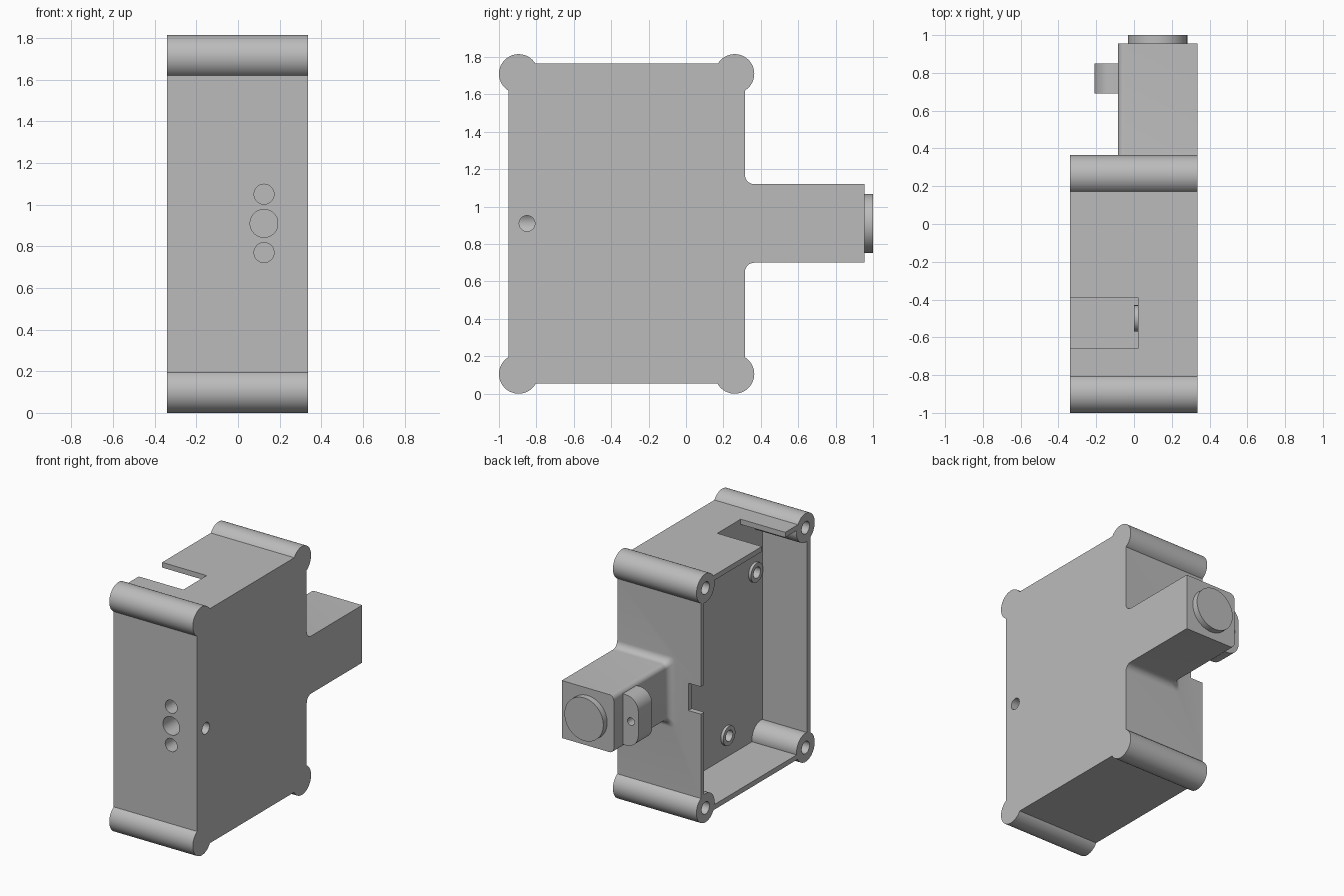
import bpy, bmesh, math

if "Cube" in bpy.data.objects:
    bpy.data.objects.remove(bpy.data.objects["Cube"], do_unlink=True)

grey = bpy.data.materials.new("plain_grey")
grey.use_nodes = True
grey.diffuse_color = (0.5, 0.5, 0.5, 1)
grey.node_tree.nodes["Principled BSDF"].inputs["Base Color"].default_value = (0.5, 0.5, 0.5, 1)


def loft(name, sections):
    """Closed solid through rings of equal point count."""
    bm = bmesh.new()
    rings = [[bm.verts.new(p) for p in ring] for ring in sections]
    n = len(rings[0])
    for a, b in zip(rings, rings[1:]):
        for i in range(n):
            j = (i + 1) % n
            bm.faces.new((a[i], a[j], b[j], b[i]))
    bm.faces.new(rings[0][::-1])
    bm.faces.new(rings[-1])
    bmesh.ops.recalc_face_normals(bm, faces=bm.faces)
    mesh = bpy.data.meshes.new(name)
    bm.to_mesh(mesh)
    bm.free()
    mesh.materials.append(grey)
    obj = bpy.data.objects.new(name, mesh)
    bpy.context.collection.objects.link(obj)
    return obj


def box(name, x, y, z):
    base = [(x[0], y[0]), (x[1], y[0]), (x[1], y[1]), (x[0], y[1])]
    return loft(name, [[(u, v, h) for u, v in base] for h in z])


def circle(u, v, r, n=48):
    return [(u + r * math.cos(math.tau * i / n), v + r * math.sin(math.tau * i / n)) for i in range(n)]


def along_x(name, points, x):
    return loft(name, [[(h, u, v) for u, v in points] for h in x])


def along_y(name, points, y):
    return loft(name, [[(u, h, v) for u, v in points] for h in y])


def rounded_left(x0, x1, z0, z1, r, steps=8):
    """Rectangle in x and z whose two corners on the -x side are rounded."""
    pts = [(x1, z0), (x1, z1)]
    for cz, start in ((z1 - r, 90), (z0 + r, 180)):
        for i in range(steps + 1):
            a = math.radians(start + 90 * i / steps)
            pts.append((x0 + r + r * math.cos(a), cz + r * math.sin(a)))
    return pts


def combine(target, tool, operation):
    mod = target.modifiers.new("combine", 'BOOLEAN')
    mod.operation, mod.object, mod.solver = operation, tool, 'EXACT'
    bpy.context.view_layer.objects.active = target
    bpy.ops.object.modifier_apply(modifier=mod.name)
    bpy.data.objects.remove(tool, do_unlink=True)


def smooth(obj):
    bpy.ops.object.select_all(action='DESELECT')
    obj.select_set(True)
    bpy.context.view_layer.objects.active = obj
    bpy.ops.object.shade_smooth_by_angle(angle=math.radians(30))


OPEN, BACK, FLOOR = -0.34, 0.335, 0.02
MID_X, MID_Z = 0.125, 0.91
corners = [(y, z) for y in (-0.895, 0.26) for z in (0.105, 1.71)]
standoffs = [(-0.82, 1.32), (0.195, 1.35), (-0.5, 0.25), (0.08, 0.25)]

# Open case: walls and thick floor
case = box("enclosure", (OPEN, BACK), (-0.95, 0.315), (0.053, 1.766))
combine(case, box("cavity", (OPEN - 0.1, FLOOR), (-0.91, 0.275), (0.09, 1.728)), 'DIFFERENCE')

# Corner posts and board standoffs
for y, z in corners:
    combine(case, along_x("post", circle(y, z, 0.105, 64), (OPEN, BACK)), 'UNION')
for y, z in standoffs:
    combine(case, along_x("standoff", circle(y, z, 0.07), (0, FLOOR + 0.05)), 'UNION')

# Rear arm with a flared root
flare, sections = 0.05, []
for i in range(9):
    a = math.radians(90 * i / 8)
    d, y = flare * (1 - math.sin(a)), 0.315 + flare * (1 - math.cos(a))
    sections.append((d, y))
sections = [(flare, 0.29)] + sections + [(0, 0.955)]
arm = loft("arm", [[(u, y, v) for u, v in rounded_left(-0.085 - d, BACK, 0.7 - d, 1.12 + d, 0.035)]
                   for d, y in sections])
combine(case, arm, 'UNION')

# Screw holes in posts and standoffs
for y, z in corners:
    combine(case, along_x("post_hole", circle(y, z, 0.045), (OPEN - 0.1, 0.1)), 'DIFFERENCE')
for y, z in standoffs:
    combine(case, along_x("standoff_hole", circle(y, z, 0.04), (-0.1, 0.2)), 'DIFFERENCE')

# Connector cutout in the top and cable notch in the rear wall
combine(case, box("top_cutout", (OPEN - 0.1, FLOOR), (-0.66, -0.39), (1.6, 1.9)), 'DIFFERENCE')
combine(case, box("rear_notch", (OPEN - 0.1, -0.24), (0.2, 0.4), (0.81, 1.01)), 'DIFFERENCE')

# Front holes: flat-sided centre bore with a small one above and below
bore = [(min(u, 0.187), v) for u, v in circle(MID_X, MID_Z, 0.067)]
bore = list(dict.fromkeys(bore))
combine(case, along_y("bore", bore, (-1.1, -0.5)), 'DIFFERENCE')
for side in (-1, 1):
    hole = circle(MID_X, MID_Z + side * 0.14, 0.048)
    combine(case, along_y("front_hole", hole, (-1.1, -0.55)), 'DIFFERENCE')
combine(case, along_x("side_hole", circle(-0.85, MID_Z, 0.042), (MID_X, 0.5)), 'DIFFERENCE')
smooth(case)

# Round end cap on the arm
smooth(along_y("end_cap", circle(MID_X, MID_Z, 0.157, 64), (0.94, 1.0)))

# Rounded side lug with a cross hole
lug = along_y("side_lug", rounded_left(-0.21, -0.07, 0.725, 1.095, 0.1), (0.69, 0.85))
combine(lug, along_y("lug_hole", circle(-0.15, MID_Z, 0.028, 24), (0.6, 0.95)), 'DIFFERENCE')
smooth(lug)
